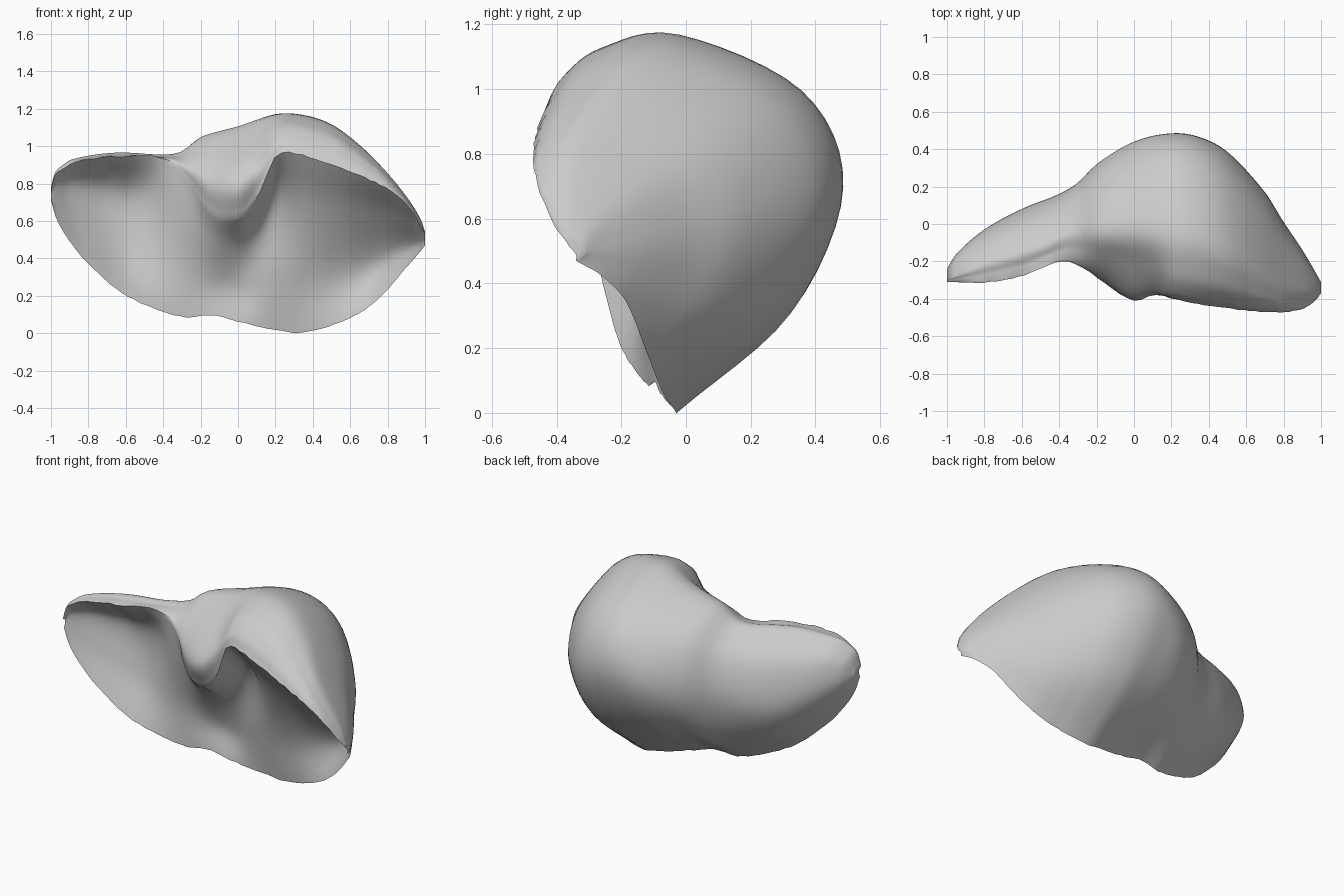
import bpy, bmesh, math, random
from mathutils import Vector

random.seed(4)
cube = bpy.data.objects.get("Cube")
if cube:
    bpy.data.objects.remove(cube)


def rail(*pts):
    """Smooth curve through (x, value) points, returned as a function of x."""
    def slope(i):
        a, b = pts[max(i - 1, 0)], pts[min(i + 1, len(pts) - 1)]
        return (b[1] - a[1]) / (b[0] - a[0])

    def value(x):
        i = 0
        while i < len(pts) - 2 and x > pts[i + 1][0]:
            i += 1
        (x0, v0), (x1, v1) = pts[i], pts[i + 1]
        h = x1 - x0
        t = min(max((x - x0) / h, 0), 1)
        m0, m1 = slope(i) * h, slope(i + 1) * h
        a, b = 3 * (v1 - v0) - 2 * m0 - m1, m0 + m1 - 2 * (v1 - v0)
        return v0 + t * (m0 + t * (a + t * b))
    return value


def spline(points, steps):
    """Catmull-Rom samples through points, without the last one."""
    out = []
    p = [2 * points[0] - points[1], *points, 2 * points[-1] - points[-2]]
    for a, b, c, d in zip(p, p[1:], p[2:], p[3:]):
        for k in range(steps):
            t = k / steps
            out.append(0.5 * (2 * b + t * (c - a) + t * t * (2 * a - 5 * b + 4 * c - d)
                              + t ** 3 * (3 * b - a - 3 * c + d)))
    return out


def mix(a, b, ty, tz):
    return Vector((a.x + (b.x - a.x) * ty, a.y + (b.y - a.y) * tz))


# Guide rails along the length of the shell
top_z = rail((-1, .78), (-.98, .85), (-.95, .885), (-.88, .925), (-.65, .955), (-.4, .945),
             (-.3, .965), (-.2, 1.045), (0, 1.105), (.2, 1.165), (.35, 1.16), (.5, 1.11),
             (.65, 1), (.8, .85), (.92, .7), (.98, .6), (1, .54))
top_y = rail((-1, -.29), (-.8, -.2), (-.5, -.1), (-.3, -.02), (.3, -.03), (.6, -.15),
             (.8, -.3), (1, -.36))
back_y = rail((-1, -.24), (-.95, -.16), (-.8, -.03), (-.6, .08), (-.4, .16), (-.3, .22),
              (-.2, .32), (0, .44), (.2, .485), (.35, .465), (.5, .385), (.7, .17),
              (.8, .01), (.9, -.14), (1, -.31))
back_z = rail((-1, .74), (-.6, .56), (0, .65), (.2, .7), (.6, .62), (1, .5))
low_y = rail((-1, -.3), (-.8, -.25), (-.6, -.2), (-.3, -.12), (0, -.08), (.3, -.03),
             (.6, -.08), (.75, -.12), (.9, -.19), (.97, -.27), (1, -.34))
low_z = rail((-1, .71), (-.97, .61), (-.9, .49), (-.8, .37), (-.6, .2), (-.3, .085),
             (-.15, .095), (0, .06), (.2, .015), (.35, 0), (.6, .08), (.75, .18),
             (.9, .35), (.97, .43), (1, .47))
rim_y = rail((-1, -.31), (-.8, -.315), (-.6, -.28), (-.4, -.205), (-.3, -.22), (-.15, -.29),
             (0, -.34), (.1, -.36), (.2, -.4), (.4, -.44), (.75, -.475), (.9, -.455),
             (.97, -.41), (1, -.37))
rim_z = rail((-1, .77), (-.98, .84), (-.95, .87), (-.85, .92), (-.6, .945), (-.35, .92),
             (-.25, .8), (-.15, .65), (-.05, .61), (.04, .64), (.12, .76), (.2, .94),
             (.28, .965), (.4, .93), (.6, .86), (.8, .77), (.92, .665), (1, .53))
hollow_high = rail((-1, -.29), (-.9, -.21), (-.7, -.12), (-.5, -.11), (-.3, -.19),
                   (-.1, -.19), (.05, -.15), (.2, -.17), (.35, -.25), (.55, -.26),
                   (.75, -.27), (.9, -.33), (1, -.36))
hollow_low = rail((-1, -.29), (-.85, -.2), (-.6, -.11), (-.3, -.13), (0, -.06), (.2, -.1),
                  (.4, -.09), (.7, -.06), (.85, -.13), (.95, -.24), (1, -.34))
nose_bulge = rail((-1, 0), (-.4, 0), (-.2, .04), (0, .1), (.12, .04), (.25, 0), (1, 0))


def section(x):
    """Closed y-z outline: over the back from rim to rim, then up the hollow front."""
    torn = 0.005 * (1 - x ** 8)
    rim = Vector((rim_y(x) + random.uniform(0, torn), rim_z(x) + random.uniform(-torn, torn)))
    low = Vector((low_y(x), low_z(x) + random.uniform(0, torn)))
    top, back = Vector((top_y(x), top_z(x))), Vector((back_y(x), back_z(x)))
    brow = mix(top, rim, .6, .2)
    nose = mix(top, rim, .9, .62) - Vector((nose_bulge(x), 0))
    shoulder, belly = mix(top, back, .75, .37), mix(low, back, .7, .45)
    sill = Vector((hollow_low(x), mix(low, rim, 0, .33).y))
    vault = Vector((hollow_high(x), mix(low, rim, 0, .73).y))
    return (spline([rim, nose, brow, top, shoulder, back, belly, low], 6)
            + spline([low, sill, vault, rim], 8))


# Loft the sections into one closed skin
bm = bmesh.new()
count = 80
rings = []
for i in range(count + 1):
    x = -math.cos(math.pi * i / count)
    rings.append([bm.verts.new((x, p.x, p.y)) for p in section(x)])
for a, b in zip(rings, rings[1:]):
    for k in range(len(a)):
        j = (k + 1) % len(a)
        bm.faces.new((a[k], a[j], b[j], b[k]))
for ring in (rings[0], rings[-1]):
    bm.faces.new(ring)
bmesh.ops.recalc_face_normals(bm, faces=bm.faces)
mesh = bpy.data.meshes.new("curved_shell")
bm.to_mesh(mesh)
bm.free()
shell = bpy.data.objects.new("curved_shell", mesh)
bpy.context.collection.objects.link(shell)

# Plain grey finish
grey = bpy.data.materials.new("plain_grey")
grey.use_nodes = True
colour = (.6, .6, .6, 1)
grey.diffuse_color = colour
grey.node_tree.nodes["Principled BSDF"].inputs["Base Color"].default_value = colour
mesh.materials.append(grey)

bpy.context.view_layer.objects.active = shell
shell.select_set(True)
bpy.ops.object.shade_smooth_by_angle(angle=math.radians(50))
